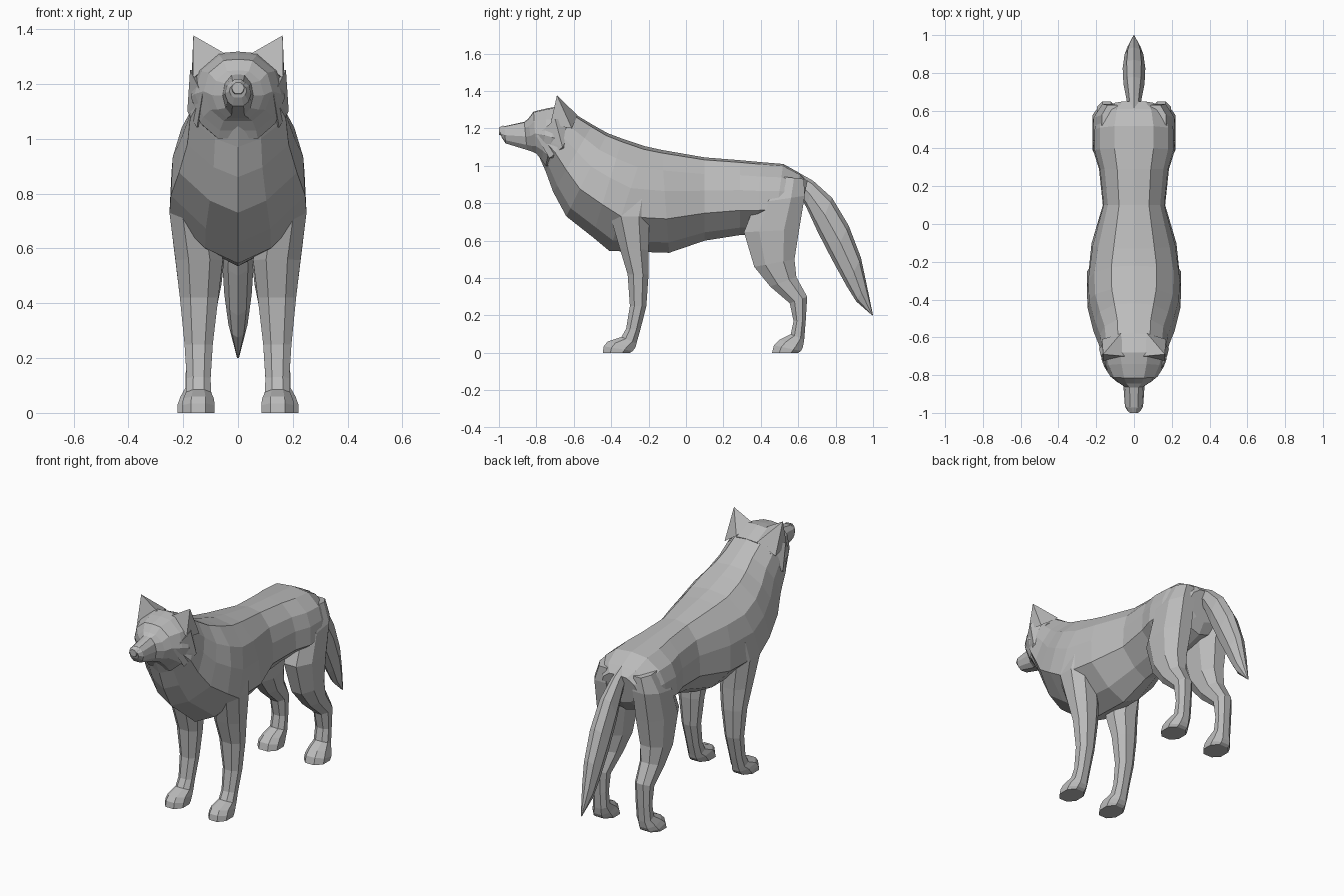
import bpy, bmesh
from mathutils import Vector

fur = bpy.data.materials.new("grey fur")
fur.diffuse_color = (0.5, 0.5, 0.5, 1)


def finish(name, bm, mirror=False):
    bmesh.ops.remove_doubles(bm, verts=bm.verts, dist=0.0005)
    bmesh.ops.recalc_face_normals(bm, faces=bm.faces)
    me = bpy.data.meshes.new(name)
    bm.to_mesh(me)
    bm.free()
    me.materials.append(fur)
    ob = bpy.data.objects.new(name, me)
    bpy.context.collection.objects.link(ob)
    if mirror:
        ob.modifiers.new("Mirror", "MIRROR").use_mirror_merge = False
    return ob


def loft(name, rings, mirror=False):
    """Skin a list of equal-length point rings and cap both ends."""
    bm = bmesh.new()
    vs = [[bm.verts.new(p) for p in r] for r in rings]
    n = len(rings[0])
    for a, b in zip(vs, vs[1:]):
        for i in range(n):
            j = (i + 1) % n
            bm.faces.new((a[i], a[j], b[j], b[i]))
    bm.faces.new(vs[0])
    bm.faces.new(vs[-1][::-1])
    return finish(name, bm, mirror)


def slab(profile, yt, zt, yb, zb, w):
    """Symmetric ring hung between a top point and a bottom point."""
    right = [(w * f, yt + (yb - yt) * t, zt + (zb - zt) * t) for t, f in profile]
    left = [(-x, y, z) for x, y, z in right[-2:0:-1]]
    return right + left


def leg_ring(yf, zf, yb, zb, xi, xo):
    """Eight-sided leg ring between front and back points, inner and outer x."""
    cut = [(-.45, -1), (.45, -1), (1, -.45), (1, .45),
           (.45, 1), (-.45, 1), (-1, .45), (-1, -.45)]
    xm, xr = (xi + xo) / 2, (xo - xi) / 2
    return [(xm + xr * a, yf + (yb - yf) * (b + 1) / 2, zf + (zb - zf) * (b + 1) / 2)
            for a, b in cut]


# body and neck
BODY = [(0, 0), (.03, .48), (.2, .84), (.4, .97), (.67, 1), (.9, .48), (1, 0)]
body = [(-.70, 1.30, -.79, 1.06, .14), (-.60, 1.28, -.75, .97, .175),
        (-.50, 1.22, -.71, .86, .185), (-.42, 1.175, -.64, .73, .215),
        (-.34, 1.145, -.50, .62, .245), (-.22, 1.105, -.41, .545, .25),
        (-.13, 1.085, -.09, .535, .225), (.10, 1.045, .10, .60, .165),
        (.29, 1.03, .29, .63, .185), (.40, 1.02, .38, .635, .215),
        (.52, 1.01, .47, .65, .215), (.61, .96, .57, .68, .19),
        (.65, .92, .61, .74, .12)]
loft("body", [slab(BODY, *r) for r in body])

# head with muzzle
HEAD = [(0, 0), (.02, .42), (.22, .85), (.52, 1), (.82, .8), (1, .42), (1, 0)]
head = [(-1.0, 1.20, -.985, 1.15, .032), (-.97, 1.212, -.965, 1.12, .048),
        (-.865, 1.235, -.85, 1.085, .056), (-.845, 1.25, -.82, 1.075, .095),
        (-.815, 1.29, -.80, 1.065, .125), (-.74, 1.308, -.77, 1.03, .158),
        (-.68, 1.318, -.75, 1.00, .172), (-.58, 1.27, -.68, 1.0, .165)]
loft("head", [slab(HEAD, *r) for r in head])

# nose
nose = [(-1.0, 1.205, -1.0, 1.165, .022), (-.975, 1.218, -.975, 1.16, .03)]
loft("nose", [slab(HEAD, *r) for r in nose])

# ears: four-sided pyramids leaning outwards
bm = bmesh.new()
tip = bm.verts.new((.163, -.69, 1.377))
base = [bm.verts.new(p) for p in
        [(.05, -.70, 1.312), (.165, -.725, 1.22), (.17, -.61, 1.20), (.07, -.58, 1.27)]]
for i in range(4):
    bm.faces.new((base[i], base[(i + 1) % 4], tip))
bm.faces.new(base[::-1])
finish("ears", bm, True)

# cheek ruffs behind the jaw
bm = bmesh.new()
for p in [(.13, -.80, 1.16), (.175, -.70, 1.25), (.185, -.66, 1.10),
          (.15, -.73, 1.04), (.12, -.60, 1.25), (.12, -.62, 1.06)]:
    bm.verts.new(p)
bmesh.ops.convex_hull(bm, input=bm.verts)
finish("cheek_ruffs", bm, True)

# front legs with paws
front = [(-.42, .84, -.16, .84, .10, .235), (-.405, .73, -.195, .73, .08, .25),
         (-.355, .56, -.20, .55, .055, .228), (-.312, .42, -.20, .42, .072, .212),
         (-.30, .25, -.212, .25, .092, .195), (-.32, .13, -.245, .12, .10, .187),
         (-.345, .085, -.265, .05, .098, .19), (-.42, .06, -.27, .03, .088, .20),
         (-.44, .035, -.285, .01, .085, .205), (-.445, 0, -.30, 0, .085, .205)]
loft("front_legs", [leg_ring(*r) for r in front], True)

# hind legs with hocks and paws
hind = [(.44, .95, .63, .93, .06, .17), (.37, .80, .635, .84, .04, .215),
        (.31, .645, .605, .66, .04, .22), (.365, .46, .58, .50, .06, .21),
        (.45, .355, .59, .405, .08, .20), (.555, .265, .648, .30, .095, .195),
        (.575, .17, .64, .17, .10, .19), (.56, .10, .632, .07, .10, .192),
        (.50, .07, .625, .03, .095, .21), (.47, .04, .615, .01, .09, .22),
        (.46, 0, .60, 0, .09, .22)]
loft("hind_legs", [leg_ring(*r) for r in hind], True)

# tail
TAIL = [(0, 0), (.12, .65), (.5, 1), (.88, .6), (1, 0)]
tail = [(.60, .965, .60, .86, .03), (.68, .92, .645, .775, .04),
        (.78, .83, .705, .645, .056), (.87, .68, .78, .50, .06),
        (.935, .51, .86, .355, .05), (.965, .37, .91, .275, .035),
        (1.0, .20, .99, .205, .004)]
loft("tail", [slab(TAIL, *r) for r in tail])
